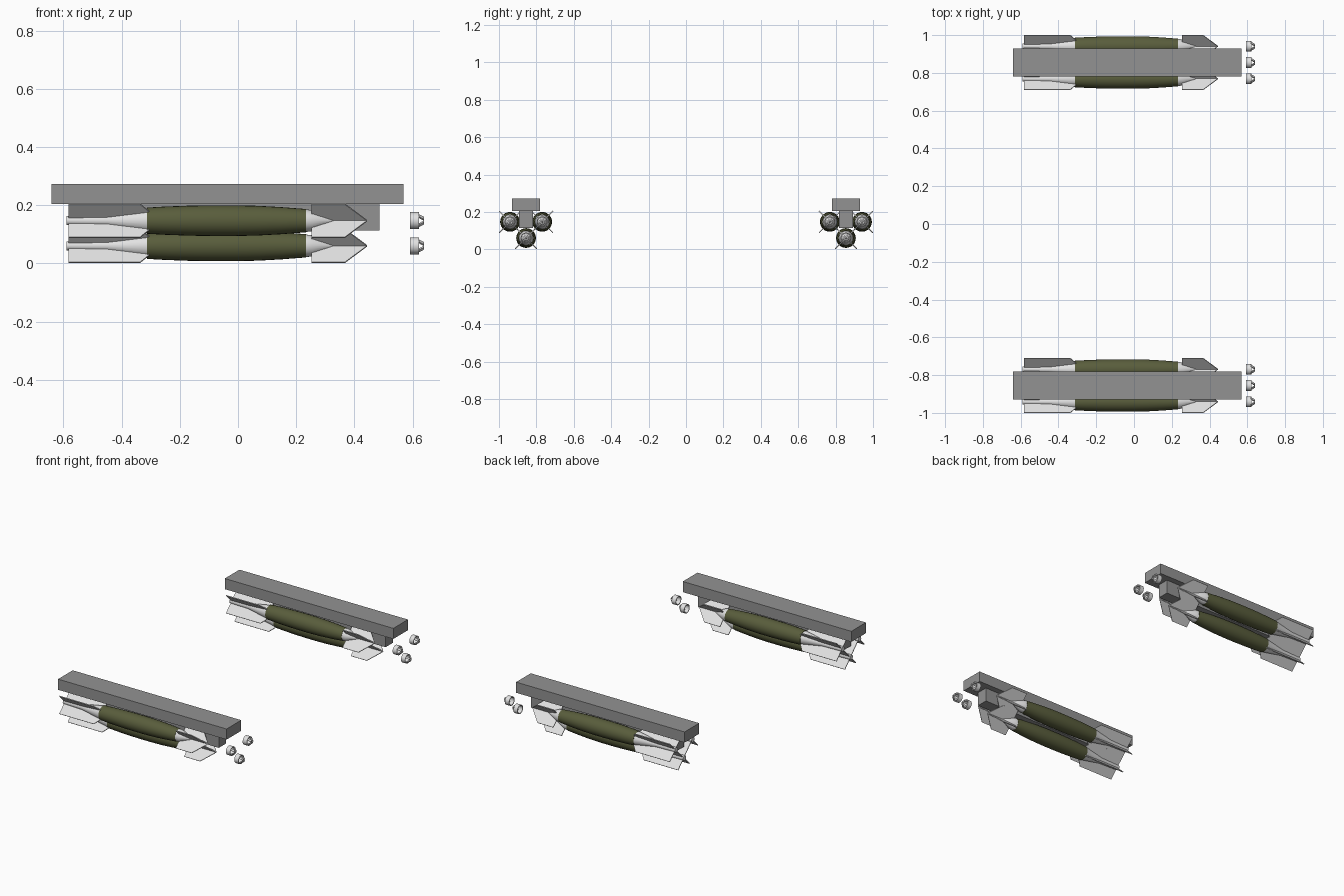
import bpy, bmesh, math
from mathutils import Matrix, Vector

if "Cube" in bpy.data.objects:
    bpy.data.objects.remove(bpy.data.objects["Cube"])


def material(name, rgb):
    m = bpy.data.materials.new(name)
    m.diffuse_color = (*rgb, 1)
    m.use_nodes = True
    m.node_tree.nodes["Principled BSDF"].inputs["Base Color"].default_value = m.diffuse_color
    return m


OLIVE = material("olive paint", (0.10, 0.11, 0.045))
LIGHT = material("light grey", (0.76, 0.76, 0.76))
RACK = material("rack grey", (0.29, 0.29, 0.29))


def finish(name, bm, mat, loc, smooth=False):
    bmesh.ops.recalc_face_normals(bm, faces=bm.faces)
    me = bpy.data.meshes.new(name)
    bm.to_mesh(me)
    bm.free()
    me.materials.append(mat)
    ob = bpy.data.objects.new(name, me)
    ob.location = loc
    bpy.context.collection.objects.link(ob)
    if smooth:
        bpy.context.view_layer.objects.active = ob
        ob.select_set(True)
        bpy.ops.object.shade_smooth_by_angle(angle=math.radians(35))
        ob.select_set(False)
    return ob


def lathe(name, profile, mat, loc, sides=24, closed=False):
    """Spin (x, radius) points around the x axis."""
    bm = bmesh.new()
    rings = [[bm.verts.new((x, r * math.cos(a), r * math.sin(a)))
              for a in (2 * math.pi * i / sides for i in range(sides))]
             for x, r in profile]
    pairs = list(zip(rings, rings[1:])) + ([(rings[-1], rings[0])] if closed else [])
    for a, b in pairs:
        for i in range(sides):
            j = (i + 1) % sides
            bm.faces.new((a[i], a[j], b[j], b[i]))
    if not closed:
        bm.faces.new(rings[0])
        bm.faces.new(rings[-1])
    return finish(name, bm, mat, loc, True)


def fins(name, outline, thick, loc, mat=LIGHT):
    """Four plates in an X around the x axis; outline is (x, radius)."""
    bm = bmesh.new()
    for k in range(4):
        rot = Matrix.Rotation(math.radians(45 + 90 * k), 3, 'X')
        lo, hi = [[bm.verts.new(rot @ Vector((x, s * thick / 2, r))) for x, r in outline]
                  for s in (-1, 1)]
        bm.faces.new(lo)
        bm.faces.new(hi)
        n = len(outline)
        for i in range(n):
            j = (i + 1) % n
            bm.faces.new((lo[i], lo[j], hi[j], hi[i]))
    return finish(name, bm, mat, loc)


def box(name, x0, x1, width, z0, z1, y):
    bm = bmesh.new()
    bmesh.ops.create_cube(bm, size=1)
    bmesh.ops.scale(bm, vec=(x1 - x0, width, z1 - z0), verts=bm.verts)
    return finish(name, bm, RACK, ((x0 + x1) / 2, y, (z0 + z1) / 2))


BODY = [(-0.312, 0.045), (-0.25, 0.0485), (-0.17, 0.0515), (-0.09, 0.0528), (-0.01, 0.0528),
        (0.07, 0.051), (0.15, 0.0465), (0.233, 0.040)]
TAIL = [(-0.589, 0.0155), (-0.45, 0.019), (-0.311, 0.043)]
NOSE = [(0.232, 0.039), (0.256, 0.036), (0.31, 0.012), (0.335, 0.001)]
COLLAR = [(0.592, 0.029), (0.622, 0.029), (0.622, 0.024), (0.592, 0.024)]
R = 0.082  # fin reach


def bomb(y, z):
    loc = (0, y, z)
    lathe("bomb_body", BODY, OLIVE, loc)
    lathe("tail_cone", TAIL, LIGHT, loc)
    lathe("nose_cone", NOSE, LIGHT, loc)
    fins("tail_fins", [(-0.583, 0), (-0.583, R), (-0.337, R), (-0.305, 0.045), (-0.305, 0)], 0.005, loc)
    fins("front_fins", [(0.253, 0), (0.253, R), (0.367, R), (0.444, 0.001), (0.42, 0)], 0.005, loc)
    # free seeker collar in front of the bomb, with tapering prongs
    lathe("seeker_collar", COLLAR, LIGHT, loc, closed=True)
    fins("seeker_prongs", [(0.618, 0.0285), (0.64, 0.012), (0.64, 0.004), (0.618, 0.022)], 0.012, loc)


for side in (-1, 1):
    y = 0.855 * side
    # rack beam and the pylon between the bombs
    box("rack_beam", -0.641, 0.569, 0.15, 0.204, 0.273, y)
    box("rack_pylon", -0.56, 0.487, 0.074, 0.114, 0.205, y)
    for dy, z in ((-0.086, 0.147), (0.086, 0.147), (0, 0.0605)):
        bomb(y + dy, z)
